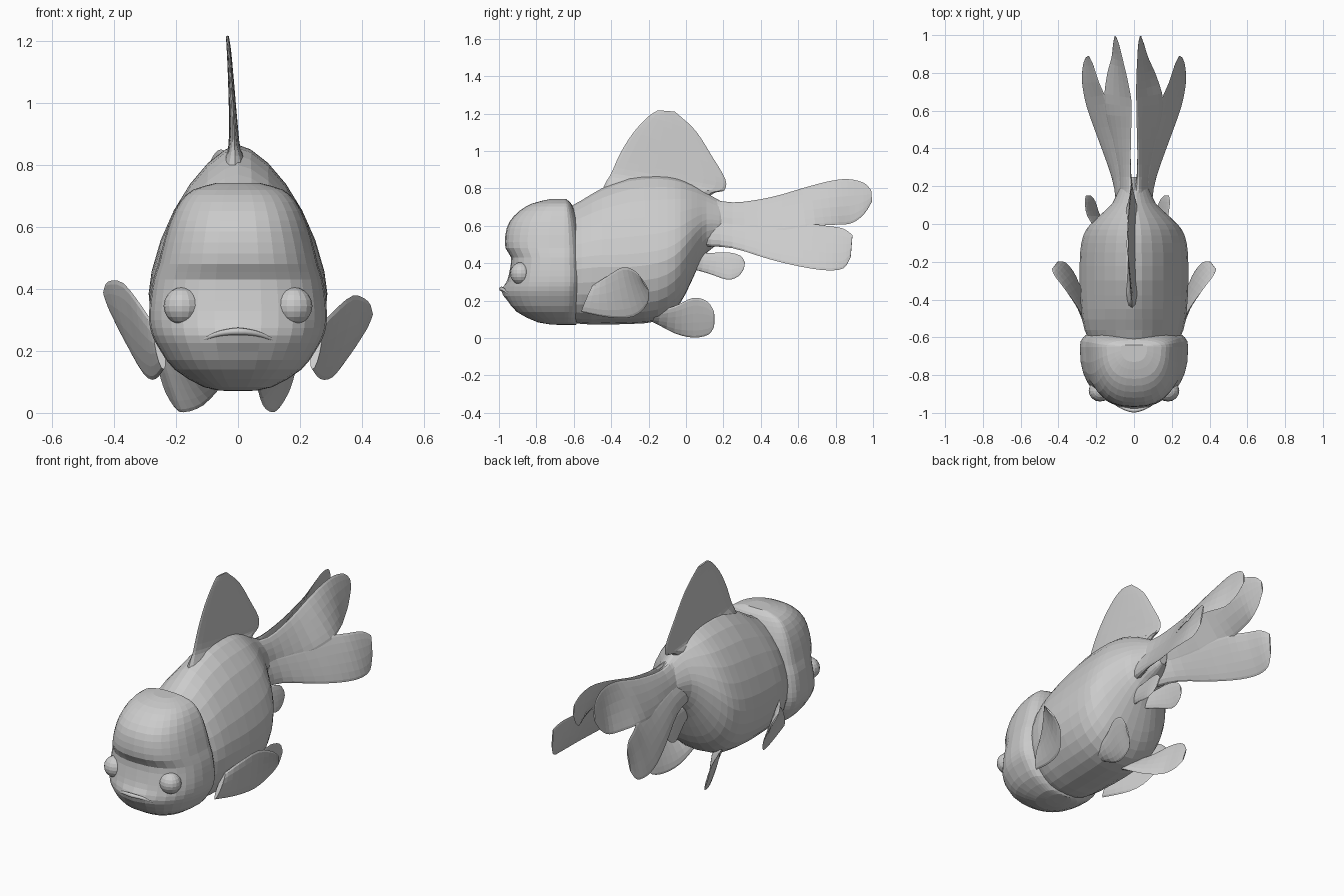
import bpy, bmesh, math
from mathutils import Vector


def spline(rows, k):
    """Catmull-Rom resampling of equal-length number rows."""
    out = []
    n = len(rows)
    for i in range(n - 1):
        a, b, c, d = rows[max(i - 1, 0)], rows[i], rows[i + 1], rows[min(i + 2, n - 1)]
        for j in range(k):
            t = j / k
            out.append([0.5 * (2 * q + (r - p) * t + (2 * p - 5 * q + 4 * r - s) * t * t
                               + (3 * q - p - 3 * r + s) * t ** 3)
                        for p, q, r, s in zip(a, b, c, d)])
    return out + [list(rows[-1])]


def loft(name, rings):
    """Skin closed rings and cap both ends."""
    bm = bmesh.new()
    vs = [[bm.verts.new(p) for p in r] for r in rings]
    n = len(rings[0])
    for a, b in zip(vs, vs[1:]):
        for i in range(n):
            j = (i + 1) % n
            bm.faces.new((a[i], a[j], b[j], b[i]))
    bm.faces.new(vs[0])
    bm.faces.new(vs[-1])
    bmesh.ops.recalc_face_normals(bm, faces=bm.faces)
    me = bpy.data.meshes.new(name)
    bm.to_mesh(me)
    bm.free()
    ob = bpy.data.objects.new(name, me)
    bpy.context.collection.objects.link(ob)
    return ob


def power(v, n):
    return math.copysign(abs(v) ** (2 / n), v)


def fin(name, rows, k=3, steps=7, side=1, warp=None):
    """Thin blade; each row is edge A xyz, edge B xyz, half thickness."""
    rows = spline(rows, k)
    mids = [(Vector(r[:3]) + Vector(r[3:6])) / 2 for r in rows]
    rings = []
    for i, r in enumerate(rows):
        a, b, t = Vector(r[:3]), Vector(r[3:6]), r[6]
        along = mids[min(i + 1, len(mids) - 1)] - mids[max(i - 1, 0)]
        nrm = (b - a).cross(along).normalized()
        ring = []
        for j in range(2 * steps):
            ang = math.pi * j / steps
            s = 0.5 - 0.5 * math.cos(ang)
            p = a.lerp(b, s) + nrm * t * math.sin(ang)
            if warp:
                p = warp(p)
            p.x *= side
            ring.append(p)
        rings.append(ring)
    return loft(name, rings)


# Body: rings along y as (y, top, bottom, half width, widest height)
body = [(-.70, .66, .10, .20, .36), (-.56, .735, .075, .262, .37), (-.45, .80, .073, .28, .38),
        (-.30, .855, .075, .288, .38), (-.15, .865, .09, .285, .40), (-.06, .855, .15, .268, .44),
        (0, .835, .24, .23, .50), (.06, .805, .37, .165, .57), (.11, .775, .455, .115, .61),
        (.18, .735, .505, .08, .61), (.25, .70, .55, .03, .62)]
rings = []
for y, top, bot, hw, mid in spline(body, 2):
    ring = []
    for i in range(28):
        c, s = math.cos(math.tau * i / 28), math.sin(math.tau * i / 28)
        n = 1.8 - .25 * min(1, max(0, (y + .7) / .3)) if s > 0 else 2.2
        ring.append((hw * power(c, n), y, mid + (top - mid if s > 0 else mid - bot) * power(s, n)))
    rings.append(ring)
loft("body", rings)

# Head: rings up z as (z, front y, half width, back y)
head = [(.07, -.68, .03, -.59), (.083, -.79, .11, -.58), (.14, -.905, .205, -.56),
        (.20, -.95, .25, -.55), (.25, -.965, .277, -.545), (.30, -.955, .287, -.54),
        (.36, -.943, .284, -.54), (.43, -.935, .273, -.545), (.48, -.965, .257, -.55),
        (.55, -.966, .24, -.56), (.62, -.945, .218, -.575), (.68, -.89, .188, -.595),
        (.72, -.82, .145, -.615), (.742, -.73, .07, -.64)]
rings = []
for z, yf, hw, yb in spline(head, 2):
    ring = []
    for i in range(32):
        c, s = math.cos(math.tau * i / 32), math.sin(math.tau * i / 32)
        x = hw * power(c, 2.45)
        y = -.65 + ((yb + .65) if s > 0 else (-.65 - yf)) * power(s, 2.45)
        if s < 0:
            y -= .022 * math.exp(-(x / .08) ** 2 - ((z - .25) / .04) ** 2)
        ring.append((x, y, z))
    rings.append(ring)
loft("head", rings)

# Mouth: downturned upper lip
cu = bpy.data.curves.new("upper_lip", "CURVE")
cu.dimensions = "3D"
cu.bevel_depth = .012
cu.bevel_resolution = 2
cu.use_fill_caps = True
pts = [(-.11, -.945, .238), (-.06, -.972, .256), (0, -.987, .263), (.06, -.972, .256), (.11, -.945, .238)]
sp = cu.splines.new("POLY")
path = spline(pts, 3)
sp.points.add(len(path) - 1)
for q, p in zip(sp.points, path):
    q.co = (*p, 1)
    q.radius = 1 - .5 * abs(p[0]) / .11
bpy.context.collection.objects.link(bpy.data.objects.new("upper_lip", cu))

# Dorsal fin, flared where it leaves the back
fin("dorsal_fin", [(-.01, -.47, .74, -.01, .08, .72, .09), (-.01, -.43, .83, -.01, .15, .775, .045),
                   (-.012, -.40, .88, -.012, .205, .79, .022), (-.016, -.35, .99, -.014, .21, .85, .014),
                   (-.022, -.28, 1.10, -.02, .14, .97, .01),
                   (-.028, -.20, 1.185, -.028, .05, 1.11, .007), (-.034, -.15, 1.217, -.034, -.06, 1.21, .005)],
    steps=10)

for side, tag in ((1, "right"), (-1, "left")):
    left = side < 0
    # Eyes
    bpy.ops.mesh.primitive_uv_sphere_add(segments=16, ring_count=10, radius=.06,
                                         location=(side * .18, -.883, .345))
    eye = bpy.context.object
    eye.name = "eye_" + tag
    eye.scale = (1, .95, 1)

    # Twin tail: upper and lower lobes overlapping along the web, forked at the end
    def tail_warp(p, left=left):
        p.x += max(0, p.y - .65) * (.15 if left else -.04)
        return p
    fin("tail_upper_lobe_" + tag, [(.0, .08, .755, .055, .10, .59, .04), (.018, .25, .725, .075, .25, .575, .017),
                                   (.016, .45, .752, .118, .45, .568, .01), (.012, .62, .80, .155, .64, .595, .008),
                                   (.016, .75, .835, .125, .78, .605, .008), (.025, .86, .85, .085, .88, .612, .007),
                                   (.035, .95, .83, .065, .95, .66, .006), (.045, .99, .79, .05, .995, .73, .004)],
        side=side, warp=tail_warp)
    fin("tail_lower_lobe_" + tag, [(.03, .08, .66, .07, .10, .49, .04), (.055, .25, .63, .115, .25, .48, .017),
                                   (.092, .45, .615, .19, .45, .42, .01), (.14, .64, .612, .25, .62, .38, .008),
                                   (.185, .75, .60, .275, .75, .362, .008), (.215, .84, .585, .27, .84, .372, .007),
                                   (.24, .89, .55, .255, .88, .43, .004)], side=side)

    # Pectoral fins, the left one lifted
    def pectoral_warp(p, left=left):
        if left:
            p.z += max(0, p.x - .28) * .45
        return p
    fin("pectoral_fin_" + tag, [(.265, -.50, .28, .24, -.56, .14, .015), (.305, -.43, .325, .265, -.41, .11, .014),
                                (.37, -.34, .378, .305, -.28, .115, .01), (.42, -.275, .36, .36, -.205, .185, .008),
                                (.435, -.24, .32, .405, -.20, .255, .005)],
        side=side, warp=pectoral_warp)

    # Pelvic fins, the left one splayed wider
    def pelvic_warp(p, left=left):
        if left:
            p.x += .07 * min(1, max(0, (p.y + .15) / .2))
        return p
    fin("pelvic_fin_" + tag, [(.13, -.16, .14, .06, -.18, .09, .02), (.155, -.05, .175, .08, -.06, .025, .012),
                              (.18, .04, .215, .11, .04, .002, .009), (.19, .115, .195, .135, .12, .018, .007),
                              (.185, .15, .14, .16, .15, .06, .004)],
        side=side, warp=pelvic_warp)

    # Anal fins
    fin("anal_fin_" + tag, [(.04, .03, .45, .03, .03, .37, .015), (.05, .14, .455, .06, .12, .345, .011),
                            (.06, .23, .457, .09, .22, .312, .008), (.07, .29, .44, .09, .28, .33, .006),
                            (.075, .315, .405, .085, .31, .37, .004)],
        side=side)
